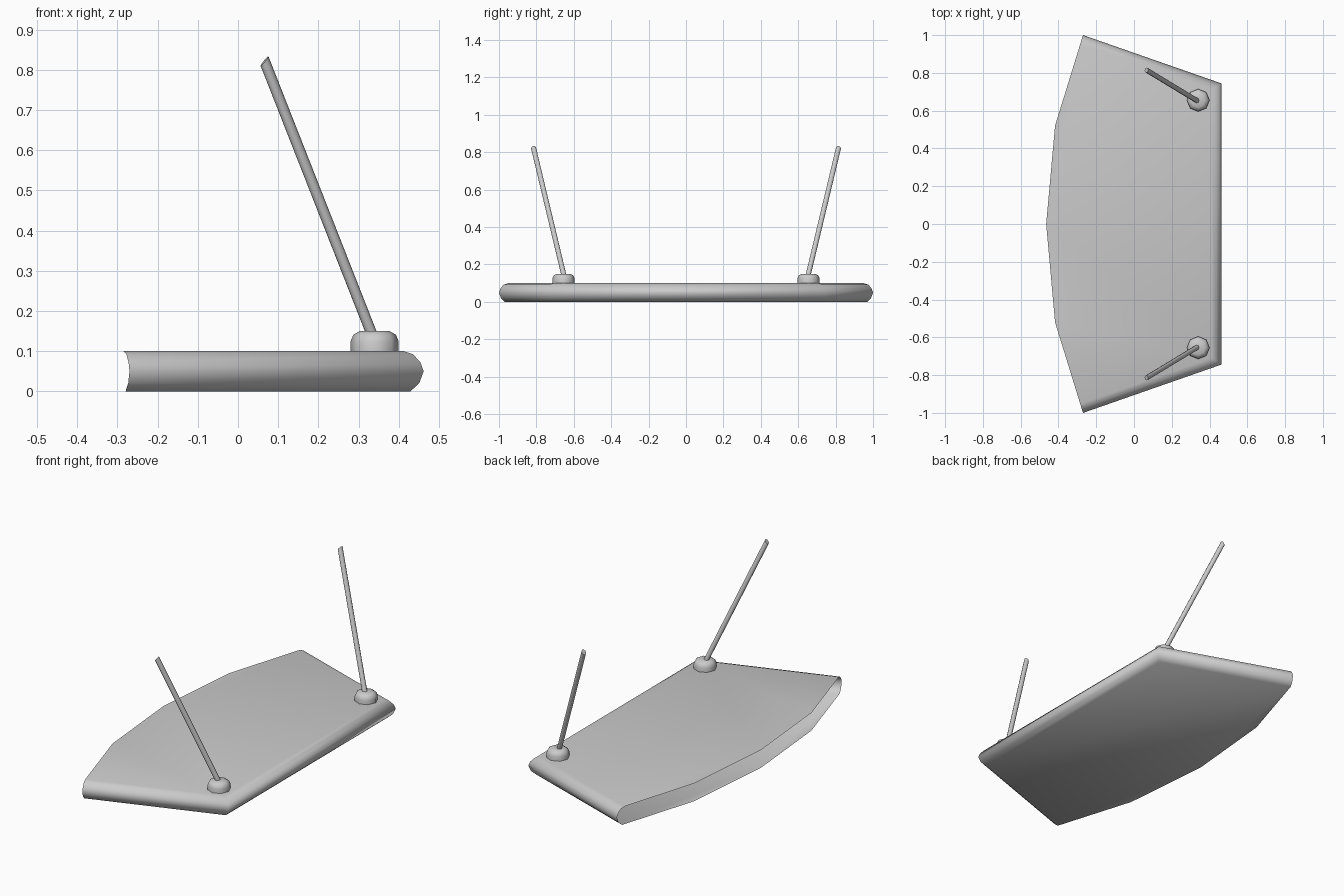
import bpy, bmesh, math
from mathutils import Vector

cube = bpy.data.objects.get("Cube")
if cube:
    bpy.data.objects.remove(cube, do_unlink=True)

grey = bpy.data.materials.new("light_grey")
grey.use_nodes = True
colour = (0.6, 0.6, 0.6, 1)
grey.diffuse_color = colour
grey.node_tree.nodes["Principled BSDF"].inputs["Base Color"].default_value = colour


def finish(name, bm):
    for face in bm.faces:
        face.smooth = True
    mesh = bpy.data.meshes.new(name)
    bm.to_mesh(mesh)
    bm.free()
    mesh.materials.append(grey)
    obj = bpy.data.objects.new(name, mesh)
    bpy.context.collection.objects.link(obj)
    return obj


def bridge(bm, low, high, closed=True):
    n = len(low)
    for i in range(n if closed else n - 1):
        j = (i + 1) % n
        bm.faces.new((low[i], low[j], high[j], high[i]))


# Hollow board: rounded rim on three sides, open along the bowed edge
def board():
    bm = bmesh.new()
    rim = [(0.033, 0), (0.011, 0.02), (0, 0.05), (0.008, 0.072),
           (0.026, 0.092), (0.05, 0.1)]
    slope = 0.349
    rows = []
    for inset, z in rim:
        t = 0.956 * inset
        end = Vector((-0.27 - 0.3125 * t, 1 - t, z))
        x = 0.462 - inset
        corner = Vector((x, 1 - slope * (x + 0.27) - 1.06 * inset, z))
        path = [(p.x, -p.y, z) for p in (end, corner)] + [corner, end]
        rows.append([bm.verts.new(p) for p in path])
    for low, high in zip(rows, rows[1:]):
        bridge(bm, low, high, closed=False)
    for row, z, up in ((rows[0], 0, False), (rows[-1], 0.1, True)):
        bow = [bm.verts.new((x, y, z))
               for x, y in ((-0.418, 0.52), (-0.465, 0), (-0.418, -0.52))]
        loop = row + bow
        bm.faces.new(loop if up else loop[::-1])
    finish("board", bm)


# Rounded eight-sided knob
def knob(name, x, y):
    bm = bmesh.new()
    rows = []
    for r, z in ((0.06, 0.098), (0.06, 0.124), (0.053, 0.141), (0.037, 0.15)):
        rows.append([bm.verts.new((x + r * math.cos(a), y + r * math.sin(a), z))
                     for a in (i * math.tau / 8 for i in range(8))])
    for low, high in zip(rows, rows[1:]):
        bridge(bm, low, high)
    bm.faces.new(rows[-1])
    finish(name, bm)


# Thin leaning rod with a slanted tip
def rod(name, side):
    bm = bmesh.new()
    base = Vector((0.338, 0.65 * side, 0.13))
    tip = Vector((0.066, 0.815 * side, 0.822))
    axis = (tip - base).normalized()
    u = (Vector((1, 0, 0)) - axis * axis.x).normalized()
    v = axis.cross(u)
    rows = []
    for centre, slant in ((base, 0), (tip, 0.6)):
        ring = []
        for i in range(8):
            a = i * math.tau / 8
            offset = (u * math.cos(a) + v * math.sin(a)) * 0.0135
            ring.append(bm.verts.new(centre + offset + axis * slant * offset.x))
        rows.append(ring)
    bridge(bm, *rows)
    bm.faces.new(rows[1])
    obj = finish(name, bm)
    bpy.ops.object.select_all(action='DESELECT')
    obj.select_set(True)
    bpy.context.view_layer.objects.active = obj
    bpy.ops.object.shade_smooth_by_angle(angle=math.radians(50))


board()
for label, side in (("front", -1), ("back", 1)):
    knob(label + "_knob", 0.34, 0.655 * side)
    rod(label + "_rod", side)
